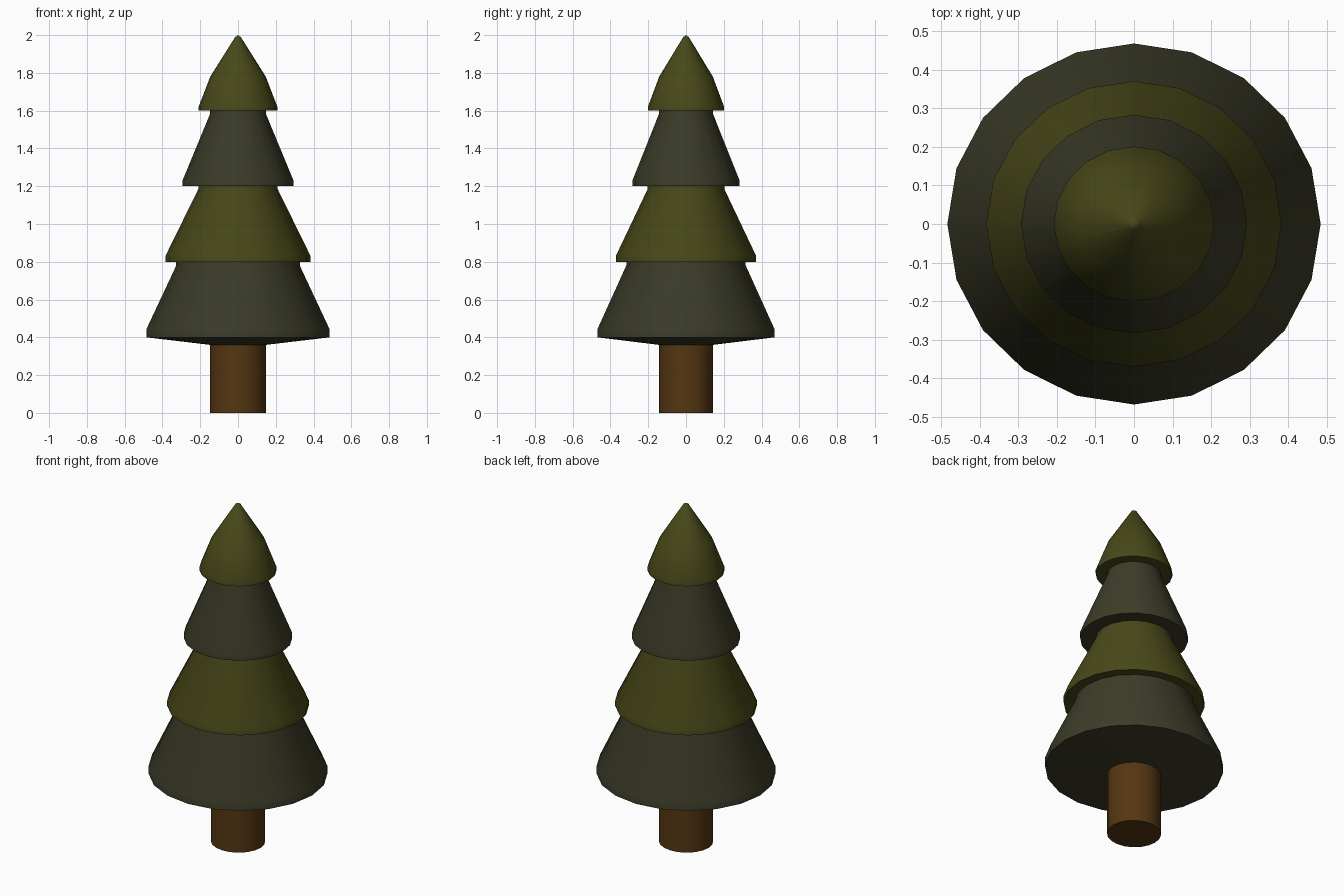
import bpy, bmesh, math

if "Cube" in bpy.data.objects:
    bpy.data.objects.remove(bpy.data.objects["Cube"])

SIDES = 20
Y_SCALE = 0.967   # the tree is slightly narrower front to back


def material(name, rgb):
    m = bpy.data.materials.new(name)
    m.diffuse_color = (*rgb, 1)
    m.use_nodes = True
    m.node_tree.nodes["Principled BSDF"].inputs["Base Color"].default_value = m.diffuse_color
    return m


def lathe(name, profile, mat):
    """Revolve (radius, z) points around z; radius 0 makes a pole."""
    bm = bmesh.new()
    rings = []
    for r, z in profile:
        if r == 0:
            rings.append([bm.verts.new((0, 0, z))] * SIDES)
        else:
            rings.append([bm.verts.new((r * math.cos(a), r * Y_SCALE * math.sin(a), z))
                          for a in (math.tau * i / SIDES for i in range(SIDES))])
    for lo, hi in zip(rings, rings[1:]):
        for i in range(SIDES):
            j = (i + 1) % SIDES
            bm.faces.new(list(dict.fromkeys((lo[i], lo[j], hi[j], hi[i]))))
    bmesh.ops.recalc_face_normals(bm, faces=bm.faces)
    # keep the faces pointing outward on open shells
    side = max(bm.faces, key=lambda f: f.calc_area())
    c = side.calc_center_median()
    if side.normal.x * c.x + side.normal.y * c.y < 0:
        bmesh.ops.reverse_faces(bm, faces=bm.faces)
    me = bpy.data.meshes.new(name)
    bm.to_mesh(me)
    bm.free()
    me.materials.append(mat)
    ob = bpy.data.objects.new(name, me)
    bpy.context.collection.objects.link(ob)
    bpy.context.view_layer.objects.active = ob
    ob.select_set(True)
    bpy.ops.object.shade_smooth_by_angle(angle=math.radians(35))
    ob.select_set(False)
    return ob


bark = material("bark", (0.09, 0.037, 0.006))
dark = material("dark_needles", (0.045, 0.045, 0.022))
light = material("light_needles", (0.065, 0.065, 0.01))

# Trunk
lathe("trunk", [(0, 0), (0.147, 0), (0.147, 0.36)], bark)

# Foliage tiers: underside, short rim, slope, short neck
lathe("bottom_tier", [(0.147, 0.36), (0.484, 0.40), (0.484, 0.445),
                      (0.327, 0.78), (0.327, 0.80)], dark)
lathe("lower_middle_tier", [(0.327, 0.80), (0.383, 0.80), (0.383, 0.833),
                            (0.21, 1.185), (0.21, 1.20)], light)
lathe("upper_middle_tier", [(0.21, 1.20), (0.293, 1.20), (0.293, 1.232),
                            (0.147, 1.585), (0.147, 1.60)], dark)
lathe("top_tier", [(0.147, 1.60), (0.208, 1.60), (0.208, 1.622),
                   (0.147, 1.78), (0.015, 1.99), (0, 2.0)], light)
